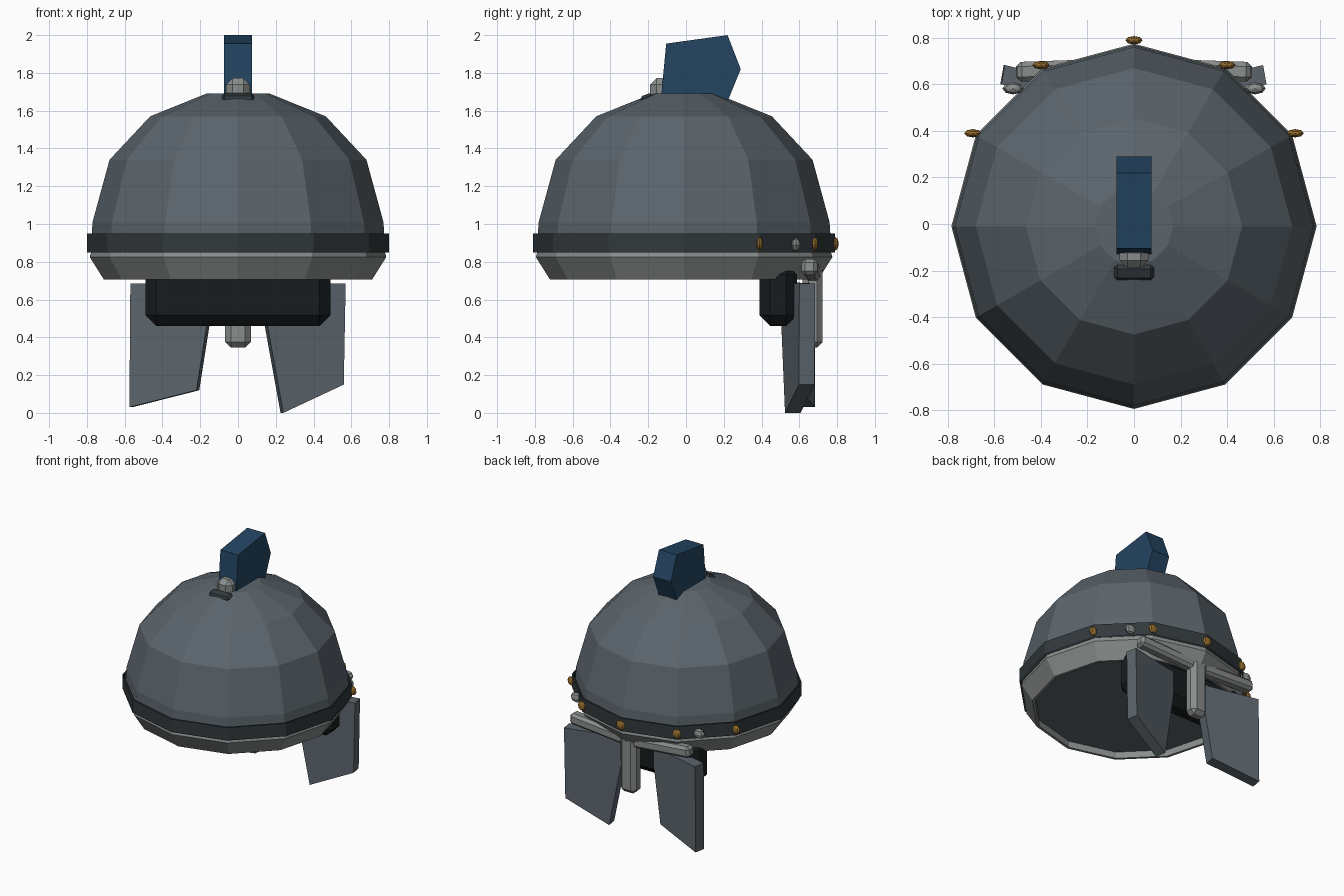
import bpy, bmesh
from math import sin, cos, pi, radians
from mathutils import Matrix

if "Cube" in bpy.data.objects:
    bpy.data.objects.remove(bpy.data.objects["Cube"])

CY = -0.01  # helmet axis sits slightly forward


def mat(name, rgb):
    m = bpy.data.materials.new(name)
    m.diffuse_color = (*rgb, 1)
    m.use_nodes = True
    m.node_tree.nodes["Principled BSDF"].inputs["Base Color"].default_value = m.diffuse_color
    return m


STEEL = mat("steel", (0.105, 0.13, 0.15))
LIGHT = mat("light_metal", (0.25, 0.27, 0.26))
DARK = mat("dark_band", (0.032, 0.04, 0.045))
BLACK = mat("black", (0.009, 0.012, 0.013))
BLUE = mat("blue", (0.017, 0.058, 0.12))
GOLD = mat("gold", (0.30, 0.15, 0.025))


def finish(name, bm, material):
    bmesh.ops.recalc_face_normals(bm, faces=bm.faces)
    me = bpy.data.meshes.new(name)
    bm.to_mesh(me)
    bm.free()
    me.materials.append(material)
    ob = bpy.data.objects.new(name, me)
    bpy.context.collection.objects.link(ob)
    return ob


def lathe(name, profile, material, caps=False, closed=False, n=12):
    """Revolve (radius, z) points with n flat sides."""
    bm = bmesh.new()
    rings = [[bm.verts.new((r * cos(2 * pi * i / n), CY + r * sin(2 * pi * i / n), z))
              for i in range(n)] for r, z in profile]
    pairs = list(zip(rings, rings[1:])) + ([(rings[-1], rings[0])] if closed else [])
    for a, b in pairs:
        for i in range(n):
            j = (i + 1) % n
            bm.faces.new((a[i], a[j], b[j], b[i]))
    if caps:
        bm.faces.new(rings[0])
        bm.faces.new(rings[-1])
    return finish(name, bm, material)


def prism(name, outline, offset, material):
    """Closed solid between a polygon and its copy shifted by offset."""
    bm = bmesh.new()
    a = [bm.verts.new(p) for p in outline]
    b = [bm.verts.new([c + d for c, d in zip(p, offset)]) for p in outline]
    bm.faces.new(a)
    bm.faces.new(b[::-1])
    for i in range(len(a)):
        j = (i + 1) % len(a)
        bm.faces.new((a[i], a[j], b[j], b[i]))
    return finish(name, bm, material)


def box(name, centre, size, bevel, material, rot=Matrix()):
    bm = bmesh.new()
    bmesh.ops.create_cube(bm, size=1)
    bmesh.ops.scale(bm, vec=size, verts=bm.verts)
    bmesh.ops.bevel(bm, geom=bm.edges[:], offset=bevel, segments=1, affect='EDGES')
    bmesh.ops.transform(bm, matrix=Matrix.Translation(centre) @ rot, verts=bm.verts)
    return finish(name, bm, material)


def knob(name, centre, radii, material, u=8, v=6):
    bm = bmesh.new()
    bmesh.ops.create_uvsphere(bm, u_segments=u, v_segments=v, radius=1)
    bmesh.ops.scale(bm, vec=radii, verts=bm.verts)
    bmesh.ops.translate(bm, vec=centre, verts=bm.verts)
    return finish(name, bm, material)


# Faceted dome, lower rim and open double-walled band
lathe("dome", [(0.69, 0.755), (0.78, 0.86), (0.77, 1.01), (0.68, 1.34), (0.465, 1.57),
               (0.168, 1.69)], STEEL, caps=True)
lathe("rim", [(0.71, 0.706), (0.785, 0.825), (0.775, 0.86), (0.69, 0.77), (0.69, 0.706)],
      LIGHT, closed=True)
lathe("band", [(0.80, 0.85), (0.80, 0.95)], DARK)
lathe("band_lining", [(0.787, 0.85), (0.787, 0.95)], DARK)

# Crest with its mount
crest = [(-0.14, 1.6), (-0.13, 1.69), (-0.105, 1.955), (0.22, 2.0), (0.29, 1.82), (0.2, 1.6)]
prism("crest", [(-0.075, y, z) for y, z in crest], (0.15, 0, 0), BLUE)
box("crest_knob", (0, -0.14, 1.71), (0.125, 0.10, 0.125), 0.034, LIGHT)
box("crest_clip", (0, -0.205, 1.664), (0.17, 0.07, 0.045), 0.014, DARK,
    Matrix.Rotation(radians(20), 4, 'X'))

# Dark visor block and nose guard
box("visor", (0, 0.488, 0.625), (0.98, 0.20, 0.33), 0.058, BLACK)
box("nose_guard", (0, 0.67, 0.565), (0.135, 0.105, 0.44), 0.03, LIGHT)

# Cheek plates (their lower edges differ), brow bars and hinge knobs
plates = {"right": (1, [(0.57, 0.685), (0.56, 0.15), (0.24, 0.0), (0.115, 0.69)]),
          "left": (-1, [(0.57, 0.685), (0.575, 0.03), (0.22, 0.12), (0.13, 0.69)])}
for side, (s, pts) in plates.items():
    prism("cheek_plate_" + side,
          [(s * x, 0.60 + (x - 0.57) * 0.23, z) for x, z in pts], (-s * 0.015, 0.083, 0), STEEL)
    box("brow_bar_" + side, (s * 0.27, 0.662, 0.758), (0.47, 0.085, 0.085), 0.02, LIGHT,
        Matrix.Rotation(radians(-s * 4), 4, 'Y') @ Matrix.Rotation(radians(-s * 2), 4, 'Z'))
    knob("hinge_knob_" + side, (s * 0.52, 0.583, 0.89), (0.046, 0.026, 0.038), LIGHT, 8, 4)

# Gold rivets along the back of the band
for i in range(1, 6):
    a = i * pi / 6
    knob(f"rivet_{i}", (0.8 * cos(a), CY + 0.8 * sin(a), 0.895), (0.037, 0.018, 0.035), GOLD)
